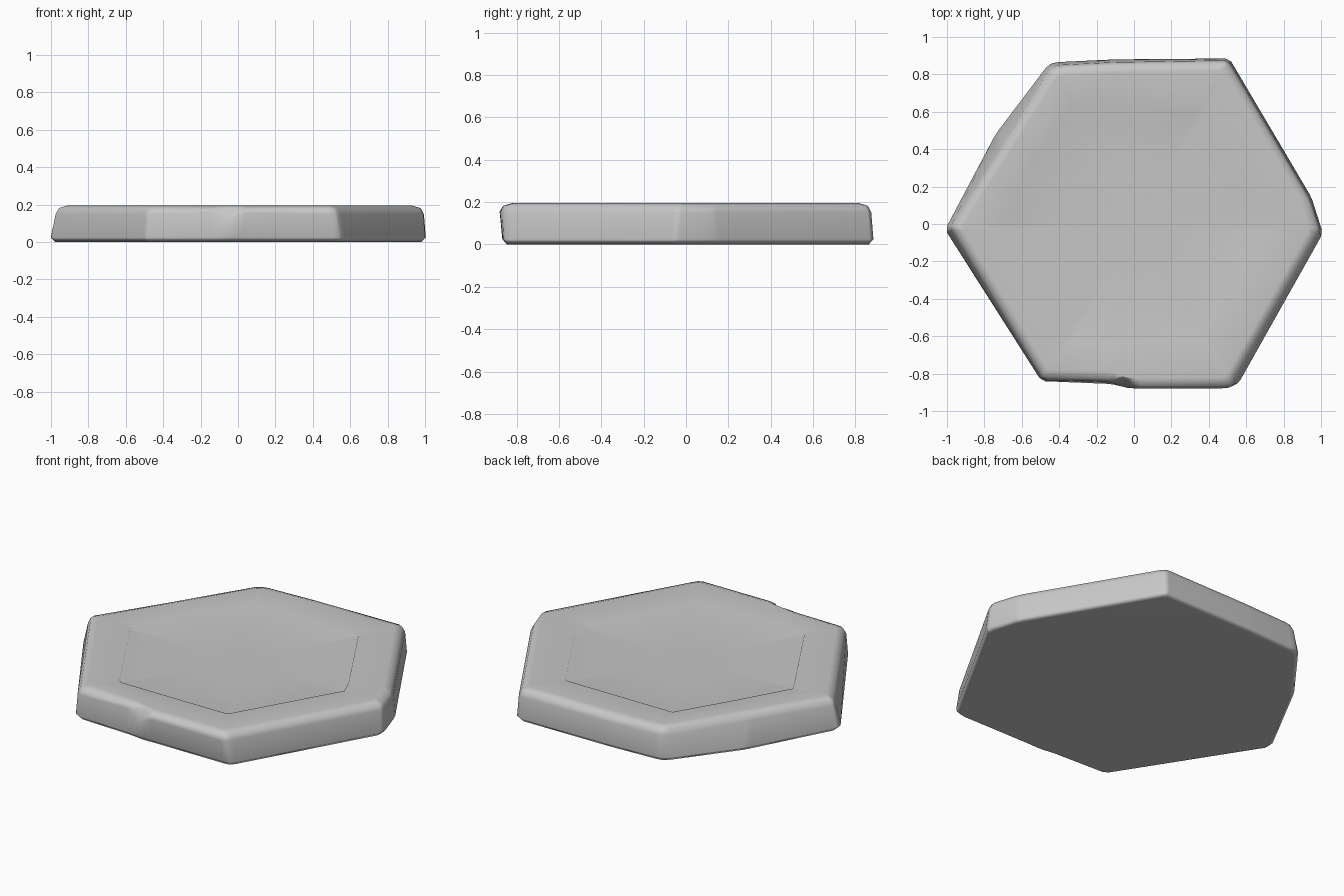
import bpy
import bmesh
from math import cos, pi, sin
from mathutils import Vector

cube = bpy.data.objects.get("Cube")
if cube:
    bpy.data.objects.remove(cube, do_unlink=True)

# Worn hexagon, counter-clockwise: (lower x, y, upper x, y, shoulder height)
CORNERS = [
    (1.01, -.05, 1.0, -.04, .15),
    (.95, .14, .945, .13, .15),
    (.51, .885, .505, .875, .15),
    (-.10, .88, -.10, .865, .15),
    (-.42, .865, -.41, .85, .15),
    (-.46, .85, -.45, .83, .15),
    (-.74, .48, -.71, .41, .15),
    (-1.01, -.03, -.985, -.02, .15),
    (-.495, -.84, -.487, -.835, .15),
    (-.13, -.855, -.13, -.842, .16),
    (-.04, -.868, -.05, -.875, .105),
    (.03, -.865, .02, -.88, .155),
    (.53, -.865, .515, -.878, .15),
    (.56, -.85, .54, -.845, .15),
]


def soften(points, reach=.02):
    """Replace each corner with two points so edges are slightly rounded."""
    result = []
    for i, p in enumerate(points):
        for q in (points[i - 1], points[(i + 1) % len(points)]):
            d = q - p
            result.append(p + d * min(reach / d.length, .3))
    return result


def scaled(points, factor, height):
    return [Vector((p.x * factor, p.y * factor, height)) for p in points]


def on_hexagon(points, radius, height):
    """Pull points along their own directions onto a regular hexagon."""
    sides = [Vector((cos(a), sin(a), 0))
             for a in (pi / 6 + k * pi / 3 for k in range(6))]
    apothem = radius * cos(pi / 6)
    result = []
    for p in points:
        f = apothem / max(p.dot(n) for n in sides)
        result.append(Vector((p.x * f + .01, p.y * f - .005, height)))
    return result


lower = soften([Vector((c[0], c[1], .025)) for c in CORNERS])
upper = soften([Vector((c[2], c[3], c[4])) for c in CORNERS])

# The lip draws back where the shoulder is low, which forms the chip
lip = []
for p in upper:
    f = .982 - 1.2 * max(0, .15 - p.z)
    lip.append(Vector((p.x * f, p.y * f, .182)))

outlines = [
    scaled(lower, .975, 0),          # underside edge
    lower,                           # foot of the side wall
    upper,                           # shoulder
    lip,                             # rounded lip
    scaled(upper, .935, .195),       # top of the rim
    on_hexagon(upper, .722, .184),   # rim slopes inward to the recess
    on_hexagon(upper, .718, .176),   # small step
    on_hexagon(upper, .45, .166),    # dished floor
    on_hexagon(upper, .2, .163),
]

bm = bmesh.new()
rings = [[bm.verts.new(p) for p in outline] for outline in outlines]
for a, b in zip(rings, rings[1:]):
    for i in range(len(a)):
        j = (i + 1) % len(a)
        bm.faces.new((a[i], a[j], b[j], b[i]))
bm.faces.new(rings[-1])
bm.faces.new(list(reversed(rings[0])))
bmesh.ops.recalc_face_normals(bm, faces=bm.faces)
for face in bm.faces:
    face.smooth = True

mesh = bpy.data.meshes.new("stone_tile")
bm.to_mesh(mesh)
bm.free()
tile = bpy.data.objects.new("stone_tile", mesh)
bpy.context.collection.objects.link(tile)

# Large faces keep even shading, only the narrow edges blend
weighted = tile.modifiers.new("even_shading", 'WEIGHTED_NORMAL')
weighted.mode = 'FACE_AREA_WITH_ANGLE'

# Plain grey stone
stone = bpy.data.materials.new("grey stone")
stone.use_nodes = True
color = (.57, .57, .57, 1)
stone.diffuse_color = color
stone.node_tree.nodes["Principled BSDF"].inputs["Base Color"].default_value = color
mesh.materials.append(stone)
